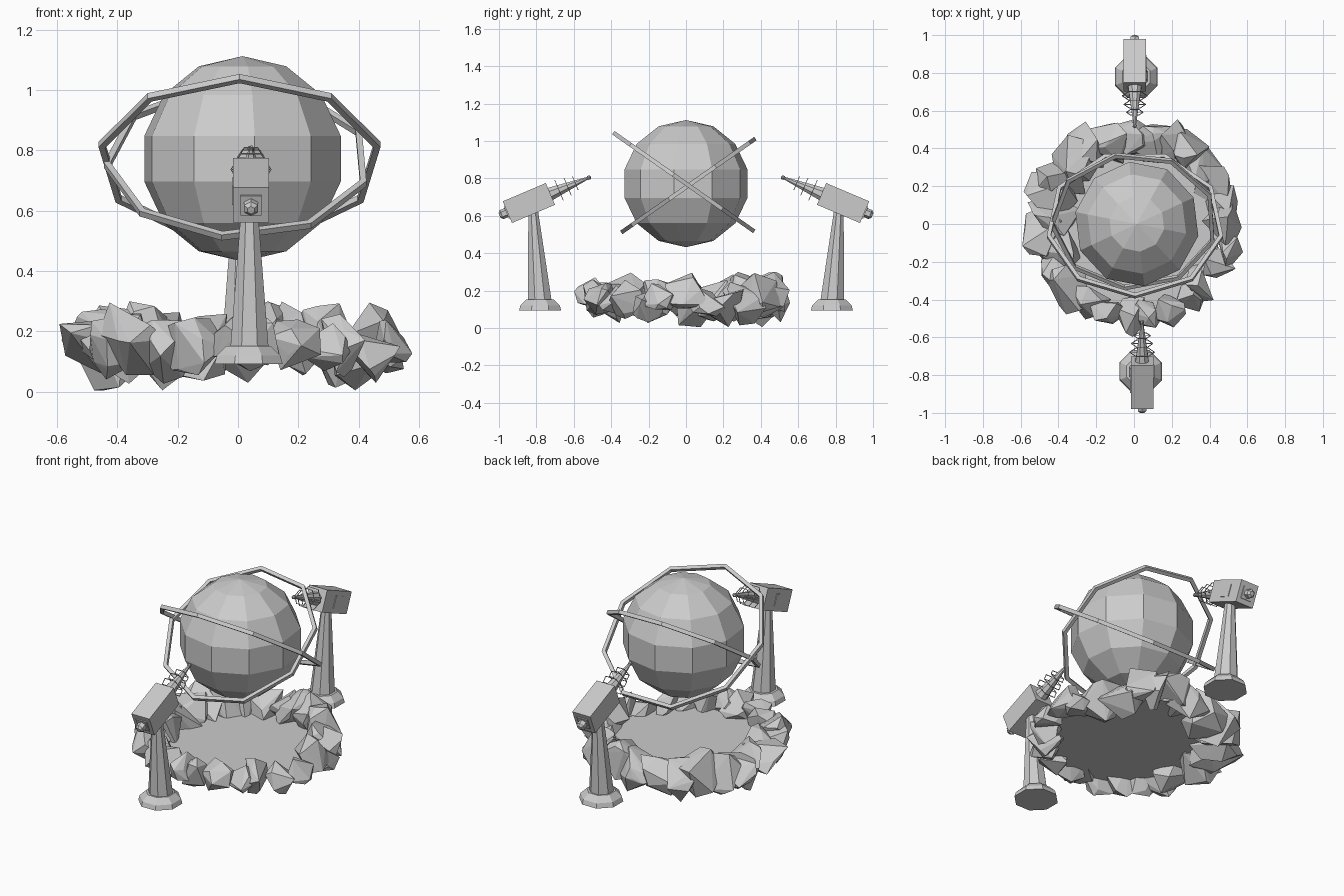
import bpy, bmesh, math, random
from math import sin, cos, pi, radians
from mathutils import Matrix, Vector

if "Cube" in bpy.data.objects:
    bpy.data.objects.remove(bpy.data.objects["Cube"])

random.seed(5)
T, R = Matrix.Translation, Matrix.Rotation


def finish(bm, name):
    bmesh.ops.recalc_face_normals(bm, faces=bm.faces)
    me = bpy.data.meshes.new(name)
    bm.to_mesh(me)
    bm.free()
    ob = bpy.data.objects.new(name, me)
    bpy.context.collection.objects.link(ob)
    return ob


def box(bm, m, size):
    bmesh.ops.create_cube(bm, size=1, matrix=m @ Matrix.Diagonal((*size, 1)))


def loft(bm, m, n, stations):
    """Stack of n-sided rings (y offset, z, radius), capped at both ends."""
    rings = []
    for y, z, r in stations:
        rings.append([bm.verts.new(m @ Vector((r * cos((i + .5) * 2 * pi / n),
                      y + r * sin((i + .5) * 2 * pi / n), z))) for i in range(n)])
    for a, b in zip(rings, rings[1:]):
        for i in range(n):
            j = (i + 1) % n
            bm.faces.new((a[i], a[j], b[j], b[i]))
    bm.faces.new(rings[0])
    bm.faces.new(rings[-1])


def hoop(bm, m, n, major, half, start=0):
    """n-sided ring with a square section, lying in local xy."""
    rings = []
    for i in range(n):
        a = start + i * 2 * pi / n
        rings.append([bm.verts.new(m @ Vector(((major + dr * half) * cos(a),
                      (major + dr * half) * sin(a), dz * half)))
                      for dr, dz in ((1, -1), (1, 1), (-1, 1), (-1, -1))])
    for i in range(n):
        a, b = rings[i], rings[(i + 1) % n]
        for k in range(4):
            l = (k + 1) % 4
            bm.faces.new((a[k], b[k], b[l], a[l]))


# Floating globe
bm = bmesh.new()
bmesh.ops.create_uvsphere(bm, u_segments=10, v_segments=7, radius=.34,
                          matrix=T((.015, 0, .772)) @ R(radians(-101), 4, 'Z'))
finish(bm, "globe")

# Two crossed orbit rings
for name, centre, major, tilt, start in (
        ("orbit_ring_front_high", (.005, 0, .772), .463, -35, -90),
        ("orbit_ring_back_high", (0, .016, .764), .434, 35, -97)):
    bm = bmesh.new()
    hoop(bm, T(centre) @ R(radians(tilt), 4, 'X'), 9, major, .011, radians(start))
    finish(bm, name)

# Pool floor inside the rocks
bm = bmesh.new()
bmesh.ops.create_circle(bm, cap_ends=True, segments=24, radius=.46, matrix=T((0, 0, .13)))
finish(bm, "pool_floor")

# Ring of jagged boulders: larger at the back and left, smaller at the front
bm = bmesh.new()
count = 27
for i in range(count):
    a = (i + random.uniform(-.25, .25)) * 2 * pi / count
    r = .105 + .02 * cos(a - radians(130)) + random.uniform(-.012, .012)
    d = .585 - r + random.uniform(-.03, .01)
    c = Vector((d * cos(a), d * sin(a), .15 + random.uniform(-.03, .03)))
    rock = bmesh.new()
    for _ in range(15):
        v = Vector([random.gauss(0, 1) for _ in range(3)]).normalized()
        p = c + v * r * random.uniform(.85, 1.4)
        p.z = min(max(p.z, .005), .30)
        limit = .61 / max(.61, Vector(p.xy).length)
        rock.verts.new((p.x * limit, p.y * limit * .985, p.z))
    hull = bmesh.ops.convex_hull(rock, input=rock.verts)
    junk = {g for g in hull["geom_interior"] + hull["geom_unused"]
            if isinstance(g, bmesh.types.BMVert)}
    bmesh.ops.delete(rock, geom=list(junk), context='VERTS')
    tmp = bpy.data.meshes.new("rock_tmp")
    rock.to_mesh(tmp)
    rock.free()
    bm.from_mesh(tmp)
    bpy.data.meshes.remove(tmp)
finish(bm, "boulder_ring")

# Front emitter tower
parts = []
bm = bmesh.new()
loft(bm, T((.035, -.78, 0)), 8, [(0, .093, .122), (0, .12, .114), (0, .152, .08)])
parts.append(finish(bm, "tower_foot"))
bm = bmesh.new()
loft(bm, T((.038, -.782, 0)), 8, [(0, .15, .068), (-.036, .64, .027)])
parts.append(finish(bm, "tower_post"))

# Emitter head: local y points along the barrel
head = T((.043, -.84, .668)) @ R(radians(23), 4, 'X')
bm = bmesh.new()
box(bm, head, (.118, .25, .126))
box(bm, head @ T((-.059, -.01, 0)), (.008, .07, .07))
box(bm, head @ T((0, -.126, 0)), (.07, .010, .07))
parts.append(finish(bm, "emitter_housing"))
along = head @ R(radians(-90), 4, 'X')
bm = bmesh.new()
loft(bm, along, 6, [(0, -.17, .014), (0, -.158, .026), (0, -.13, .026)])
parts.append(finish(bm, "rear_knob"))
bm = bmesh.new()
loft(bm, along, 8, [(0, .124, .038), (0, .345, .007)])
bmesh.ops.create_icosphere(bm, subdivisions=1, radius=.013, matrix=along @ T((0, 0, .349)))
parts.append(finish(bm, "emitter_barrel"))
bm = bmesh.new()
for d, r in ((.175, .066), (.225, .057), (.27, .044)):
    hoop(bm, along @ T((0, 0, d)), 6, r, .0018)
    box(bm, along @ T((0, 0, d)), (2 * r, .003, .003))
parts.append(finish(bm, "barrel_coils"))

# Back tower is the front one turned half round
turn = T((.0235, 0, 0)) @ R(pi, 4, 'Z') @ T((-.0235, 0, 0))
for ob in parts:
    twin = bpy.data.objects.new("back_" + ob.name, ob.data)
    twin.matrix_world = turn
    bpy.context.collection.objects.link(twin)
    ob.name = "front_" + ob.name
